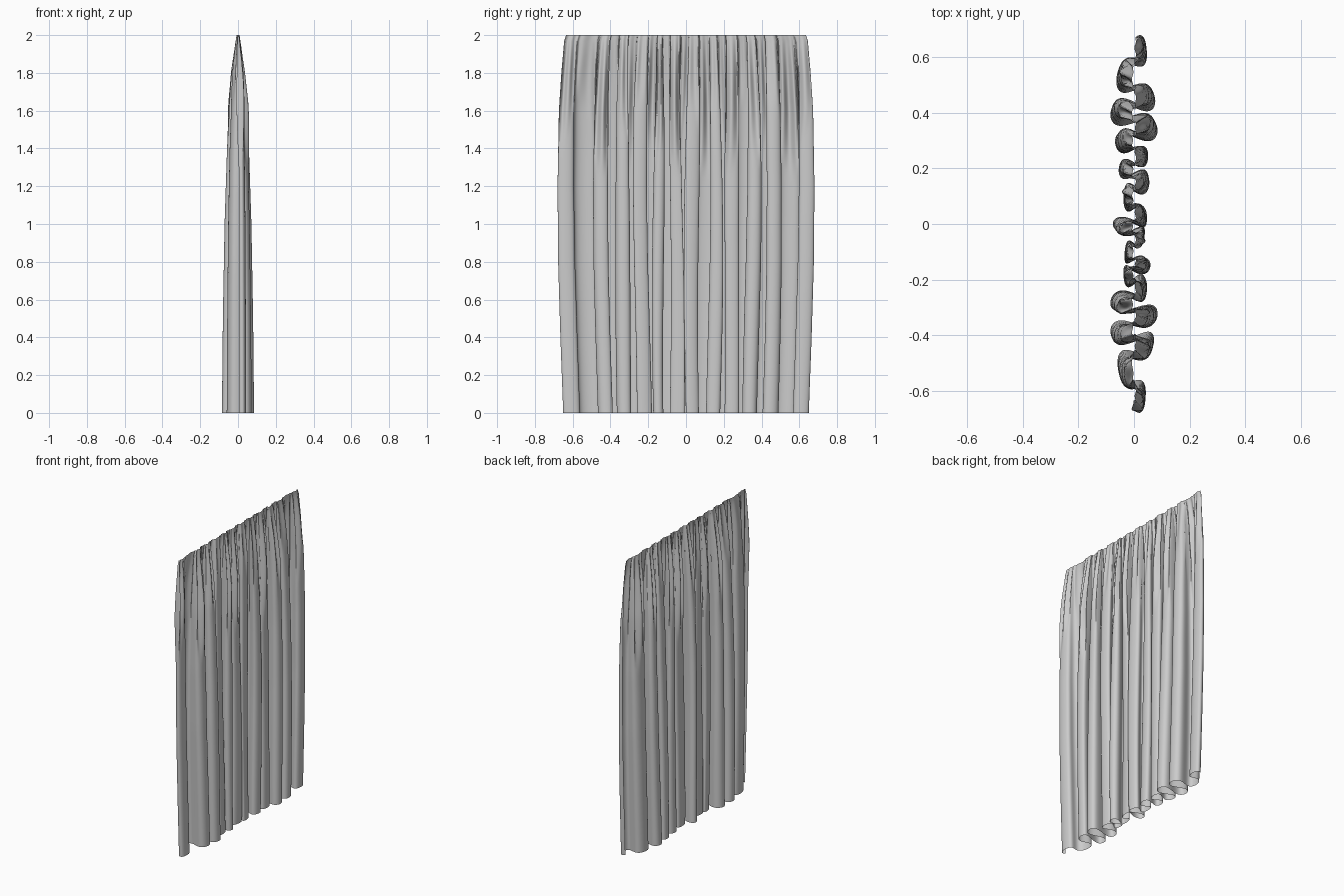
import bpy, bmesh, math

cube = bpy.data.objects.get("Cube")
if cube:
    bpy.data.objects.remove(cube, do_unlink=True)

# Fold centres along the hem, and how far each one swings out (alternating sides)
FOLD_Y = [-.65, -.54, -.45, -.41, -.34, -.30, -.24, -.19, -.15, -.11, -.05, -.01,
          .03, .10, .16, .20, .25, .31, .36, .42, .47, .55, .65]
FOLD_X = [.5, .7, .85, 1, 1, 1, .55, .45, .7, .4, .45, .9,
          .55, .45, .65, .65, .6, .8, 1, 1, .9, .75, .55]
# Depth and half width of the cloth by height
DEPTH = [(0, .085), (.5, .08), (1, .071), (1.4, .058), (1.6, .047), (1.8, .029), (1.92, .015), (2, .006)]
WIDTH = [(0, .65), (.4, .665), (.8, .677), (1.2, .68), (1.6, .673), (1.8, .66), (1.97, .645), (2, .635)]
STEPS, ROWS = 32, 48


def lookup(table, z):
    for (z0, v0), (z1, v1) in zip(table, table[1:]):
        if z <= z1:
            return v0 + (v1 - v0) * (z - z0) / (z1 - z0)
    return table[-1][1]


def spline(vals, u):
    last = len(vals) - 1
    i = max(0, min(last - 1, math.floor(u)))
    t = u - i
    a, b = vals[i], vals[i + 1]
    ma = (b - vals[max(i - 1, 0)]) / 2
    mb = (vals[min(i + 2, last)] - a) / 2
    if t < 0:
        return a + ma * t
    if t > 1:
        return b + mb * (t - 1)
    h = t * t * (3 - 2 * t)
    return a + (b - a) * h + ma * t * (1 - t) ** 2 - mb * t * t * (1 - t)


def cloth_row(z):
    """One horizontal section: rounded back-and-forth folds plus fine gathers near the top."""
    last = len(FOLD_Y) - 1
    depth = lookup(DEPTH, z)
    spread = depth / DEPTH[0][1]
    row = []
    count = (last + 1) * STEPS
    for k in range(count + 1):
        u = -.45 + (last + .9) * k / count
        edge = math.sin(math.pi * k / count)
        swing = 1 + (spline(FOLD_X, u) - 1) * (.4 + .6 * spread)
        x = depth * swing * math.cos(math.pi * u)
        # gathers fade out at uneven heights
        start = 1.45 + .2 * math.sin(u * 2.3)
        rise = max(0, min(1, (z - start) / .4))
        x += rise * depth * .38 * math.sin(5.3 * math.pi * u + math.sin(u * 3))
        # folds bulge wider than their necks, and wander slightly down the drop
        gap = spline(FOLD_Y, u + .5) - spline(FOLD_Y, u - .5)
        bulge = min(.026, .5 * gap) * (.35 + .65 * spread)
        y = spline(FOLD_Y, u) + bulge * math.sin(2 * math.pi * u)
        y += .009 * edge * math.sin(2.4 * z + u * 1.3)
        row.append((x, y))
    low, high = min(p[1] for p in row), max(p[1] for p in row)
    half = lookup(WIDTH, z)
    return [(x, ((y - low) / (high - low) * 2 - 1) * half, z) for x, y in row]


# Curtain sheet, with rows closer together near the gathered top
bm = bmesh.new()
rows = []
for r in range(ROWS + 1):
    t = r / ROWS
    z = 2 * (1 - (1 - t) ** 1.5)
    rows.append([bm.verts.new(p) for p in cloth_row(z)])
for lower, upper in zip(rows, rows[1:]):
    for k in range(len(lower) - 1):
        bm.faces.new((lower[k], lower[k + 1], upper[k + 1], upper[k]))
mesh = bpy.data.meshes.new("curtain")
bm.to_mesh(mesh)
bm.free()
curtain = bpy.data.objects.new("curtain", mesh)
bpy.context.collection.objects.link(curtain)

# Plain grey cloth
cloth = bpy.data.materials.new("grey cloth")
cloth.use_nodes = True
colour = (.6, .6, .6, 1)
cloth.diffuse_color = colour
cloth.node_tree.nodes["Principled BSDF"].inputs["Base Color"].default_value = colour
mesh.materials.append(cloth)

for ob in bpy.context.selected_objects:
    ob.select_set(False)
curtain.select_set(True)
bpy.context.view_layer.objects.active = curtain
bpy.ops.object.shade_smooth_by_angle(angle=math.radians(60))
